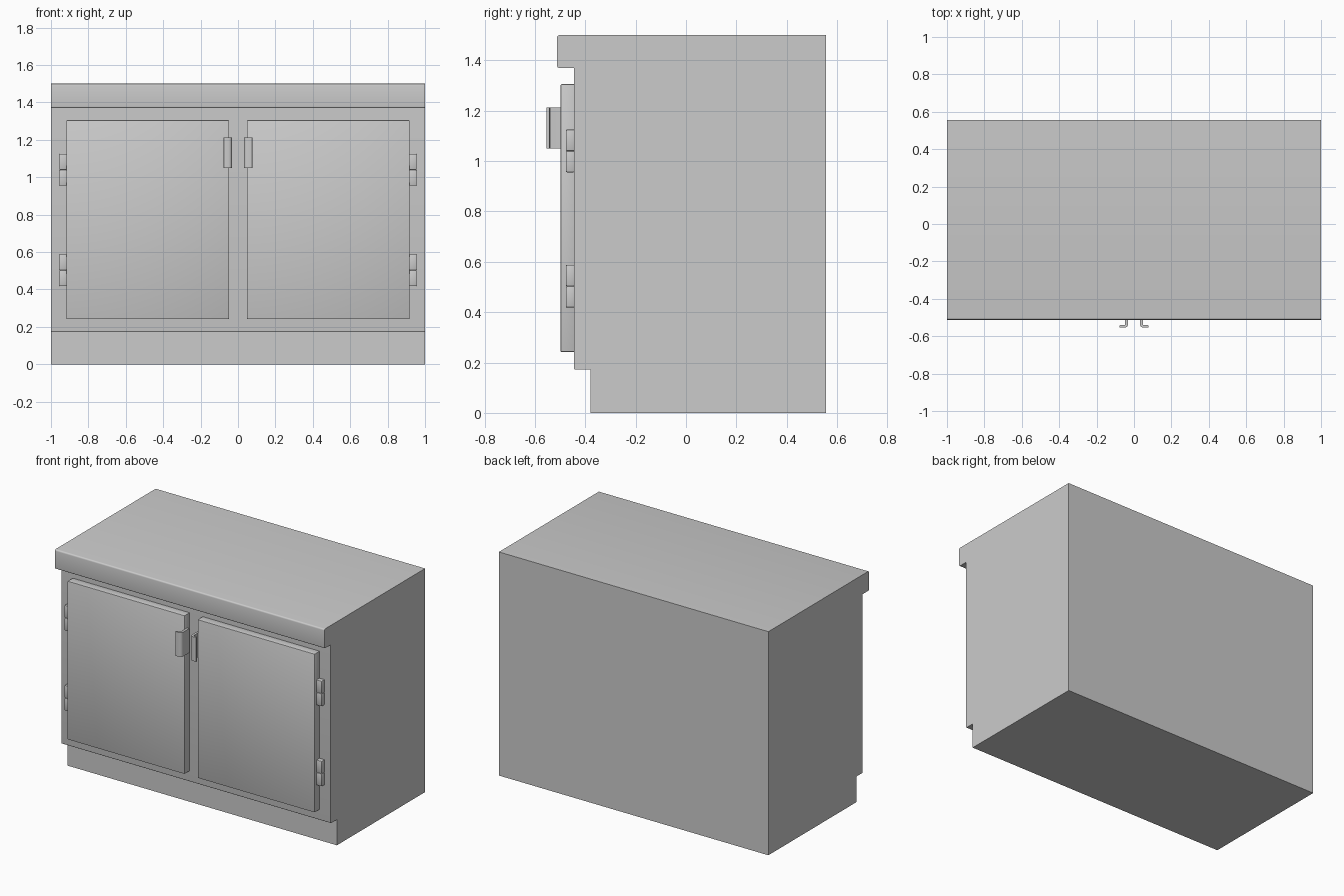
import bpy, bmesh
from math import sin, cos, pi
from mathutils import Vector

if "Cube" in bpy.data.objects:
    bpy.data.objects.remove(bpy.data.objects["Cube"])


def finish(bm, name, mirror=False, bevel=0.0):
    """Bevel edges, make the object, optionally mirror across x."""
    bmesh.ops.recalc_face_normals(bm, faces=bm.faces)
    if bevel:
        bmesh.ops.bevel(bm, geom=bm.edges[:], offset=bevel, segments=2,
                        profile=0.5, affect='EDGES', clamp_overlap=True)
    mesh = bpy.data.meshes.new(name)
    bm.to_mesh(mesh)
    bm.free()
    ob = bpy.data.objects.new(name, mesh)
    bpy.context.collection.objects.link(ob)
    if mirror:
        mod = ob.modifiers.new("Mirror", 'MIRROR')
        mod.use_axis = (True, False, False)
        mod.use_mirror_merge = False
    return ob


def rounded(points, segments=4):
    """Outline from right-angled (a, b, radius) corners, rounded by radius."""
    out = []
    for i, (a, b, r) in enumerate(points):
        p = Vector((a, b))
        if r == 0:
            out.append(p)
            continue
        s = p + (Vector(points[i - 1][:2]) - p).normalized() * r
        e = p + (Vector(points[(i + 1) % len(points)][:2]) - p).normalized() * r
        c = s + e - p
        for k in range(segments + 1):
            t = k / segments * pi / 2
            out.append(c + (s - c) * cos(t) + (e - c) * sin(t))
    return out


def prism(name, outline, place, sweep, mirror=False):
    """Extrude a 2D outline along the sweep vector."""
    bm = bmesh.new()
    face = bm.faces.new([bm.verts.new(place(p)) for p in outline])
    ext = bmesh.ops.extrude_face_region(bm, geom=[face], use_keep_orig=True)
    bmesh.ops.translate(bm, vec=sweep,
                        verts=[v for v in ext["geom"] if isinstance(v, bmesh.types.BMVert)])
    return finish(bm, name, mirror)


def box(name, lo, hi, bevel, mirror=True):
    bm = bmesh.new()
    bmesh.ops.create_cube(bm, size=1)
    for v in bm.verts:
        v.co = [lo[i] + (v.co[i] + 0.5) * (hi[i] - lo[i]) for i in range(3)]
    return finish(bm, name, mirror, bevel)


# Cabinet body: side profile with toe kick and overhanging counter
body = rounded([
    (0.555, 0, 0), (-0.38, 0, 0), (-0.38, 0.172, 0), (-0.445, 0.172, 0.006),
    (-0.445, 1.37, 0), (-0.512, 1.37, 0.008), (-0.512, 1.5, 0.01), (0.555, 1.5, 0)])
prism("cabinet_body", body, lambda p: (-1, p.x, p.y), (2, 0, 0))

# Pair of doors
box("doors", (0.048, -0.498, 0.242), (0.917, -0.44, 1.305), 0.004)

# Hinges: two knuckles each, upper and lower
for label, z in (("lower", 0.503), ("upper", 1.04)):
    for half, z0, z1 in (("bottom", z - 0.085, z), ("top", z, z + 0.085)):
        box(f"{label}_hinge_{half}", (0.914, -0.477, z0), (0.955, -0.442, z1), 0.005)

# Bent pull handles wrapped from the inner door edges
handle = rounded([
    (0.032, -0.47, 0), (0.032, -0.554, 0.018), (0.077, -0.554, 0.003),
    (0.077, -0.541, 0.003), (0.048, -0.541, 0.005), (0.048, -0.47, 0)])
prism("handles", handle, lambda p: (p.x, p.y, 1.05), (0, 0, 0.163), mirror=True)

# Smooth the small roundings, keep real edges sharp
bpy.ops.object.select_all(action='SELECT')
bpy.context.view_layer.objects.active = bpy.data.objects["cabinet_body"]
bpy.ops.object.shade_smooth_by_angle(angle=0.6)
